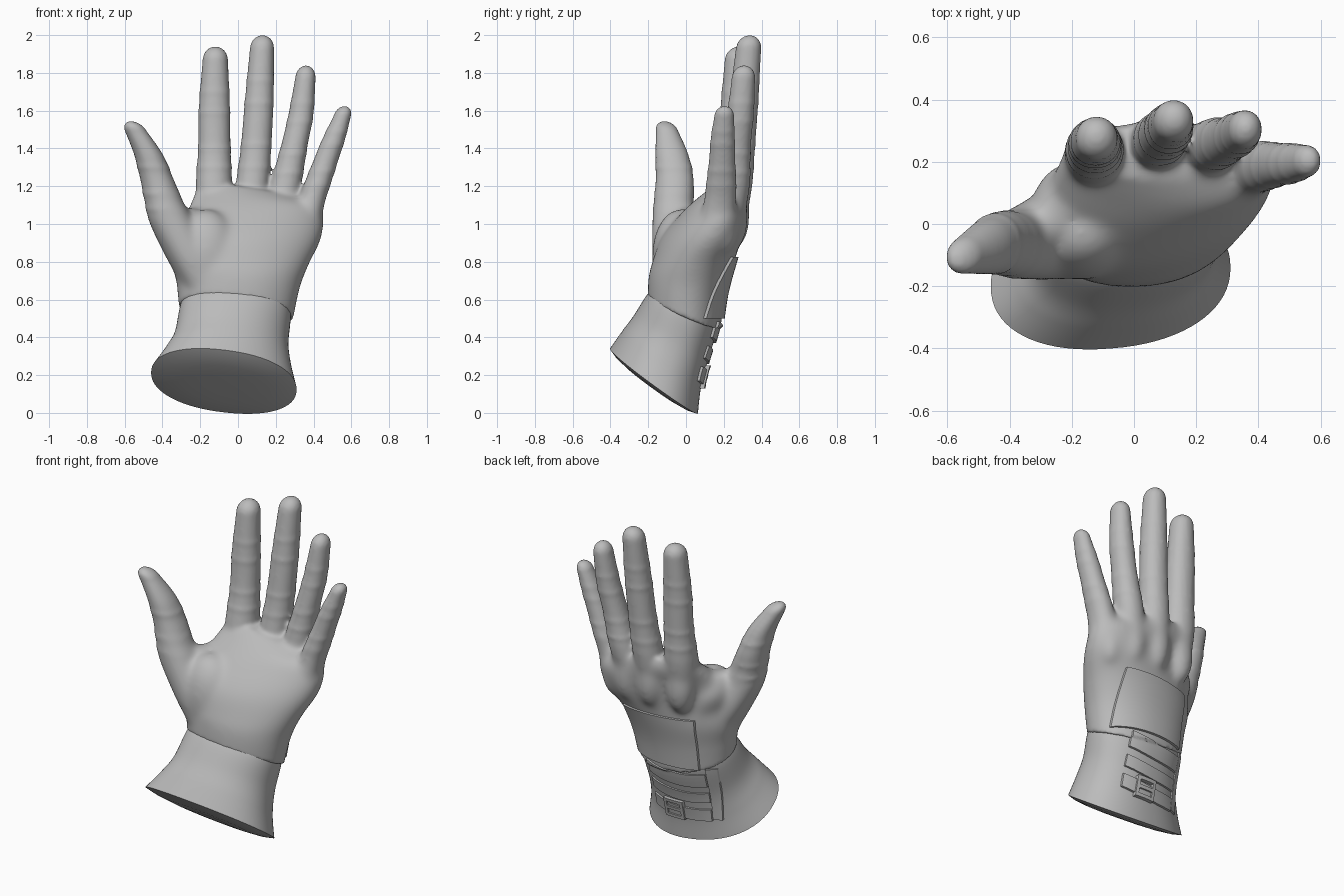
import bpy, bmesh, math
from mathutils import Vector
from mathutils.bvhtree import BVHTree

if "Cube" in bpy.data.objects:
    bpy.data.objects.remove(bpy.data.objects["Cube"])

leather = bpy.data.materials.new("grey_leather")
leather.diffuse_color = (0.5, 0.5, 0.5, 1)
leather.use_nodes = True
leather.node_tree.nodes["Principled BSDF"].inputs["Base Color"].default_value = leather.diffuse_color


def add_object(name, bm):
    bmesh.ops.recalc_face_normals(bm, faces=bm.faces)
    mesh = bpy.data.meshes.new(name)
    bm.to_mesh(mesh)
    bm.free()
    ob = bpy.data.objects.new(name, mesh)
    bpy.context.collection.objects.link(ob)
    mesh.materials.append(leather)
    return ob


def smooth(ob, angle=40):
    bpy.ops.object.select_all(action='DESELECT')
    bpy.context.view_layer.objects.active = ob
    ob.select_set(True)
    bpy.ops.object.shade_smooth_by_angle(angle=math.radians(angle))


def bake(ob):
    """Replace the mesh by its modified result."""
    deps = bpy.context.evaluated_depsgraph_get()
    mesh = bpy.data.meshes.new_from_object(ob.evaluated_get(deps))
    ob.modifiers.clear()
    ob.data = mesh
    if not mesh.materials:
        mesh.materials.append(leather)


def spline(rows, steps):
    """Catmull-Rom interpolation through rows of numbers."""
    out = []
    for i in range(len(rows) - 1):
        a, b, c, d = (rows[min(max(i + k, 0), len(rows) - 1)] for k in (-1, 0, 1, 2))
        for s in range(steps):
            t = s / steps
            out.append([0.5 * (2 * q + (r - p) * t + (2 * p - 5 * q + 4 * r - u) * t * t
                               + (3 * q - p - 3 * r + u) * t ** 3)
                        for p, q, r, u in zip(a, b, c, d)])
    return out + [list(rows[-1])]


def loft(bm, sections, power=2.0, n=40):
    """Skin rings given as centre, half-width vector, half-depth vector."""
    rings = []
    for s in sections:
        c, w, d = Vector(s[0:3]), Vector(s[3:6]), Vector(s[6:9])
        ring = []
        for k in range(n):
            a = 2 * math.pi * k / n
            u, v = math.cos(a), math.sin(a)
            u = math.copysign(abs(u) ** (2 / power), u)
            v = math.copysign(abs(v) ** (2 / power), v)
            ring.append(bm.verts.new(c + w * u + d * v))
        rings.append(ring)
    for r, q in zip(rings, rings[1:]):
        for k in range(n):
            bm.faces.new((r[k], r[(k + 1) % n], q[(k + 1) % n], q[k]))
    bm.faces.new(rings[0][::-1])
    bm.faces.new(rings[-1])


def finger(bm, rows, tip, pleats):
    """Rows of x, y, z, half width, half depth; rounded tip; raised pleats."""
    rows = spline(rows, 24)
    x, y, z, rx, ry = rows[-1]
    for k in range(1, 9):
        a = math.pi / 2 * k / 8
        f, g = math.sin(a), max(math.cos(a), 0.05)
        rows.append([x + (tip[0] - x) * f, y + (tip[1] - y) * f, z + (tip[2] - z) * f, rx * g, ry * g])
    sections = []
    for x, y, z, rx, ry in rows:
        b = 1 + sum(0.04 * math.exp(-((z - p) / 0.014) ** 2) for p in pleats)
        sections.append((x, y, z, rx * b, 0, 0, 0, ry * b, 0))
    loft(bm, sections, 2.1, 32)


# Hand: palm, thumb and fingers fused into one skin
bm = bmesh.new()
palm = [(-.01, -.01, .535, .302, 0, -.03, 0, .193, -.085),
        (0, .005, .67, .325, .005, -.015, 0, .203, -.045),
        (.015, .033, .78, .358, .025, 0, 0, .215, 0),
        (.06, .08, .92, .38, .055, 0, 0, .205, 0),
        (.09, .145, 1.05, .362, .035, -.01, 0, .17, 0),
        (.09, .19, 1.13, .32, -.01, -.03, 0, .135, 0),
        (.07, .23, 1.19, .24, 0, -.04, 0, .085, 0)]
loft(bm, spline(palm, 8), 2.1, 64)
finger(bm, [(-.12, .18, .95, .08, .09), (-.127, .22, 1.15, .097, .1), (-.125, .248, 1.4, .086, .082),
            (-.125, .26, 1.62, .082, .077), (-.12, .275, 1.87, .067, .07)],
       (-.12, .28, 1.94), (1.3, 1.4, 1.59, 1.7))
finger(bm, [(.06, .21, .95, .08, .09), (.07, .255, 1.15, .088, .09), (.095, .285, 1.4, .081, .08),
            (.112, .306, 1.65, .076, .077), (.127, .331, 1.93, .064, .067)],
       (.13, .338, 2.0), (1.3, 1.42, 1.64, 1.76))
finger(bm, [(.2, .19, .95, .08, .09), (.24, .245, 1.15, .085, .088), (.295, .268, 1.4, .071, .075),
            (.333, .288, 1.58, .066, .07), (.357, .304, 1.775, .054, .062)],
       (.36, .308, 1.84), (1.27, 1.37, 1.54, 1.64))
finger(bm, [(.34, .15, .92, .08, .1), (.39, .18, 1.12, .074, .088), (.452, .19, 1.3, .067, .072),
            (.507, .195, 1.45, .06, .064), (.553, .202, 1.575, .046, .052)],
       (.565, .205, 1.625), (1.2, 1.28, 1.42, 1.49))
finger(bm, [(-.18, -.02, .66, .11, .14), (-.255, -.035, .82, .125, .145), (-.345, -.06, 1.0, .12, .12),
            (-.385, -.065, 1.1, .105, .108), (-.43, -.06, 1.24, .088, .1), (-.475, -.075, 1.37, .076, .087),
            (-.54, -.1, 1.49, .058, .06)],
       (-.568, -.115, 1.545), (1.08, 1.16, 1.3))
# Webbing between thumb and index finger
loft(bm, spline([(-.2, .05, .8, .1, 0, 0, .05, .15, 0), (-.235, .05, .95, .09, -.04, 0, .05, .14, 0),
                 (-.245, .045, 1.03, .07, -.035, 0, .05, .12, 0), (-.25, .045, 1.085, .035, -.018, 0, .03, .07, 0)], 8))
# Knuckle ridges and the soft pad below the thumb
pads = [(-.13, .235, 1.04, .085, .08, .17), (.06, .258, 1.04, .085, .08, .17),
        (.22, .248, 1.03, .085, .08, .17), (.345, .2, 1.0, .075, .08, .16),
        (-.17, -.03, .83, .18, .15, .25)]
for x, y, z, rx, ry, rz in pads:
    for v in bmesh.ops.create_uvsphere(bm, u_segments=24, v_segments=16, radius=1)["verts"]:
        v.co = (x + v.co.x * rx, y + v.co.y * ry, z + v.co.z * rz)
glove = add_object("glove_hand", bm)
remesh = glove.modifiers.new("fuse", 'REMESH')
remesh.mode, remesh.voxel_size = 'VOXEL', 0.011
bake(glove)

# Blend the joints strongly below the fingers, lightly elsewhere
blend = glove.vertex_groups.new(name="blend")
for v in glove.data.vertices:
    x, y, z = v.co
    up = min(max((1.22 - z) / .08, 0), 1)
    low = min(max((z - .62) / .08, 0), 1)
    side = min(max((x + .44) / .08, 0), 1)
    blend.add([v.index], up * low * side, 'REPLACE')
for label, count, group in (("blend", 50, "blend"), ("soften", 5, "")):
    soft = glove.modifiers.new(label, 'SMOOTH')
    soft.factor, soft.iterations, soft.vertex_group = 0.5, count, group
bake(glove)
smooth(glove, 60)

# Flared cuff with a slanted, slightly domed end
bm = bmesh.new()
cuff_rows = [(-.075, -.17, .168, .385, .03, -.045, 0, .23, -.165),
             (-.055, -.13, .28, .335, .02, -.03, 0, .207, -.148),
             (-.035, -.083, .39, .302, .015, -.02, 0, .195, -.12),
             (-.012, -.015, .55, .292, 0, -.02, 0, .187, -.08),
             (0, .02, .66, .26, 0, 0, 0, .15, -.04)]
dome = [[-.075 + .01 * k, -.17 - .012 * k, .168 - .016 * k]
        + [f * g for g in (.385, .03, -.045, 0, .23, -.165)]
        for k, f in ((1.4, .3), (1.2, .6), (.7, .85))]
loft(bm, dome + spline(cuff_rows, 8), 2.2, 72)
cuff = add_object("cuff", bm)
smooth(cuff, 40)

surfaces = [BVHTree.FromPolygons([v.co for v in o.data.vertices], [p.vertices for p in o.data.polygons])
            for o in (glove, cuff)]


def back_plate(name, x0, x1, z0, z1, lift, slope=0.0, bow=0.0):
    """Thin leather piece laid over the back of the glove."""
    nx, nz = 24, 14
    bm = bmesh.new()
    grid = []
    for i in range(nx + 1):
        u = i / nx
        x = x0 + (x1 - x0) * u
        col = []
        for j in range(nz + 1):
            z = z0 + (z1 - z0) * j / nz + slope * (u - .5) + bow * (1 - (2 * u - 1) ** 2)
            hits = [t.ray_cast(Vector((x, 2, z)), Vector((0, -1, 0)))[0] for t in surfaces]
            y = max([h.y for h in hits if h] or [0])
            col.append((x, y, z))
        grid.append(col)
    shells = [[[bm.verts.new((x, y + off, z)) for x, y, z in col] for col in grid] for off in (lift, -.02)]
    for g in shells:
        for i in range(nx):
            for j in range(nz):
                bm.faces.new((g[i][j], g[i + 1][j], g[i + 1][j + 1], g[i][j + 1]))
    rim = ([(i, 0) for i in range(nx)] + [(nx, j) for j in range(nz)]
           + [(i, nz) for i in range(nx, 0, -1)] + [(0, j) for j in range(nz, 0, -1)])
    a, b = shells
    for (i, j), (k, m) in zip(rim, rim[1:] + rim[:1]):
        bm.faces.new((a[i][j], a[k][m], b[k][m], b[i][j]))
    smooth(add_object(name, bm), 40)


# Back panel, wrist straps, side flap and buckle
back_plate("back_panel", -.2, .26, .5, .825, .016)
back_plate("upper_strap", -.22, .15, .39, .475, .014, .02, -.02)
back_plate("middle_strap", -.22, .15, .28, .345, .012, .02, -.02)
back_plate("lower_strap", -.22, .15, .16, .235, .014, .02, -.02)
back_plate("side_flap", -.275, -.225, .16, .5, .012)
for nm, x0, x1, z0, z1 in (("buckle_top", -.06, .07, .23, .25), ("buckle_bottom", -.06, .07, .13, .15),
                           ("buckle_left", -.06, -.04, .13, .25), ("buckle_right", .05, .07, .13, .25),
                           ("buckle_pin", -.04, .05, .18, .2)):
    back_plate(nm, x0, x1, z0, z1, .024)
